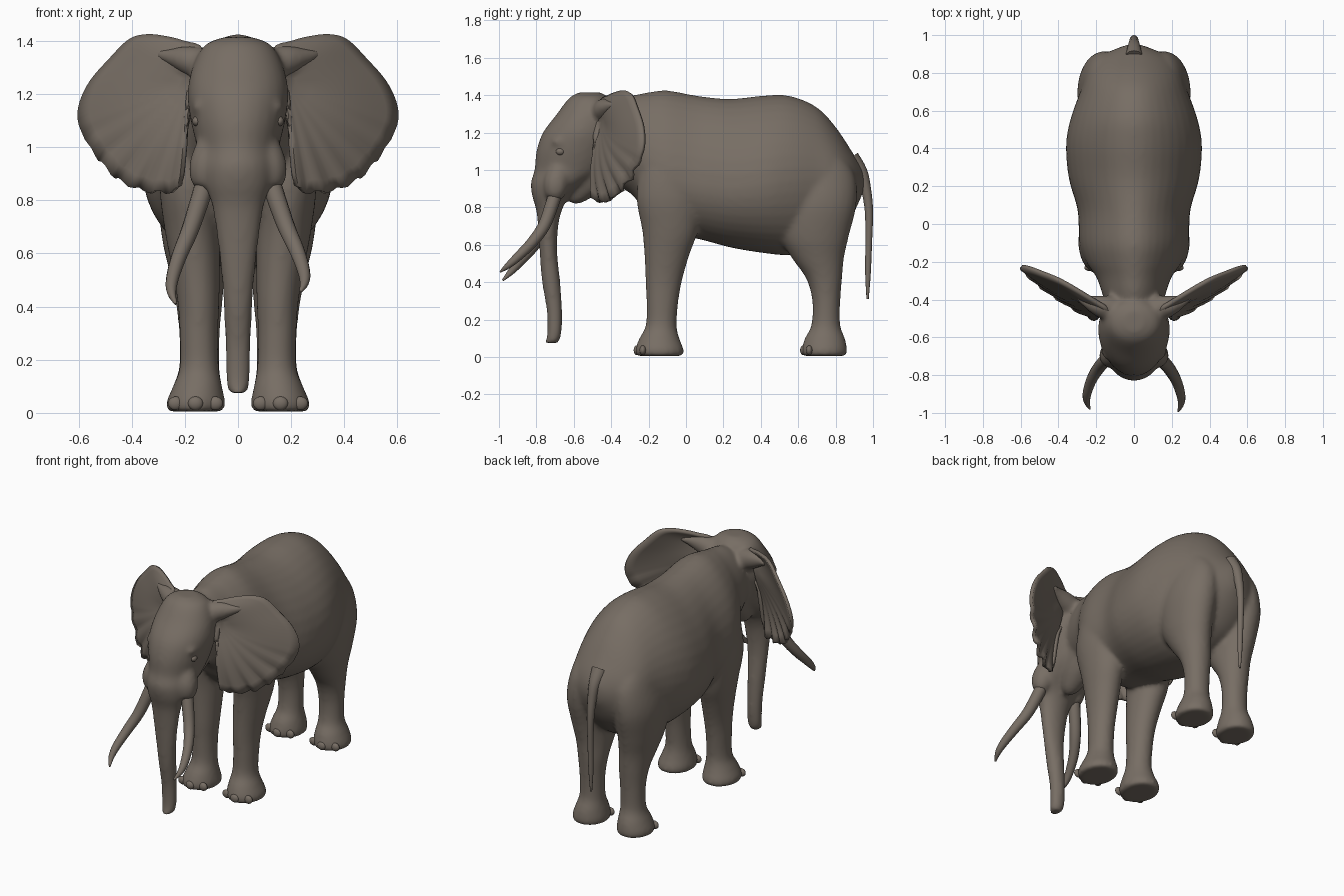
import bpy, bmesh, math
from mathutils import Vector

HIDE = bpy.data.materials.new("grey_brown_hide")
HIDE.diffuse_color = (0.185, 0.155, 0.128, 1)


def dense(rows, k=4, closed=False):
    """Catmull-Rom interpolation of rows of numbers."""
    n = len(rows)
    at = (lambda i: rows[i % n]) if closed else (lambda i: rows[max(0, min(n - 1, i))])
    out = []
    for i in range(n if closed else n - 1):
        for j in range(k):
            t = j / k
            out.append([0.5 * (2 * b + (c - a) * t + (2 * a - 5 * b + 4 * c - d) * t * t
                               + (3 * b - a - 3 * c + d) * t ** 3)
                        for a, b, c, d in zip(at(i - 1), at(i), at(i + 1), at(i + 2))])
    return out if closed else out + [list(rows[-1])]


def finish(ob):
    ob.data.materials.clear()
    ob.data.materials.append(HIDE)
    bpy.ops.object.select_all(action='DESELECT')
    ob.select_set(True)
    bpy.context.view_layer.objects.active = ob
    bpy.ops.object.shade_smooth_by_angle(angle=math.radians(50))
    return ob


def loft(name, rings):
    bm = bmesh.new()
    loops = [[bm.verts.new(p) for p in r] for r in rings]
    n = len(loops[0])
    for a, b in zip(loops, loops[1:]):
        for i in range(n):
            bm.faces.new((a[i], a[(i + 1) % n], b[(i + 1) % n], b[i]))
    bm.faces.new(loops[0])
    bm.faces.new(loops[-1])
    bmesh.ops.recalc_face_normals(bm, faces=bm.faces)
    me = bpy.data.meshes.new(name)
    bm.to_mesh(me)
    bm.free()
    ob = bpy.data.objects.new(name, me)
    bpy.context.collection.objects.link(ob)
    return finish(ob)


def angles(n):
    return [2 * math.pi * i / n for i in range(n)]


def column(name, rows, n=28):
    """Stack of level ellipses: z, front y, back y, inner x, outer x."""
    return loft(name, [[((x0 + x1) / 2 + (x1 - x0) / 2 * math.cos(a),
                         (y0 + y1) / 2 + (y1 - y0) / 2 * math.sin(a), z) for a in angles(n)]
                       for z, y0, y1, x0, x1 in dense(rows)])


def tube(name, rows, n=12):
    """Round tube along a path: x, y, z, radius."""
    d = dense(rows)
    rings = []
    for i, (x, y, z, r) in enumerate(d):
        t = (Vector(d[min(i + 1, len(d) - 1)][:3]) - Vector(d[max(i - 1, 0)][:3])).normalized()
        u = t.cross(Vector((1, 0, 0))).normalized()
        v = t.cross(u)
        rings.append([Vector((x, y, z)) + r * (math.cos(a) * u + math.sin(a) * v) for a in angles(n)])
    return loft(name, rings)


def ball(name, loc, size):
    bpy.ops.mesh.primitive_uv_sphere_add(segments=14, ring_count=8, location=loc)
    ob = bpy.context.object
    ob.name = name
    ob.scale = size
    return finish(ob)


skin = []

# Torso and neck: y, top z, bottom z, half width, height of widest point
torso = [(-0.50, 1.34, 0.98, 0.13, 1.15), (-0.38, 1.385, 0.92, 0.165, 1.13),
         (-0.28, 1.40, 0.86, 0.20, 1.08), (-0.20, 1.415, 0.74, 0.255, 1.0),
         (-0.10, 1.425, 0.66, 0.29, 0.95), (0.07, 1.395, 0.63, 0.298, 0.92),
         (0.24, 1.38, 0.585, 0.345, 0.90), (0.42, 1.398, 0.555, 0.36, 0.92),
         (0.56, 1.395, 0.545, 0.335, 0.94), (0.70, 1.335, 0.58, 0.285, 0.95),
         (0.80, 1.23, 0.64, 0.25, 0.94), (0.88, 1.11, 0.74, 0.19, 0.93),
         (0.93, 1.03, 0.84, 0.09, 0.93), (0.95, 0.99, 0.89, 0.03, 0.94)]
rings = []
for y, zt, zb, w, zw in dense(torso):
    ring = []
    for a in angles(40):
        s = math.sin(a)
        pinch = 1 - 0.16 * s * s if s > 0 else 1
        ring.append((w * math.cos(a) * pinch, y, zw + s * ((zt - zw) if s > 0 else (zw - zb))))
    rings.append(ring)
skin.append(loft("torso", rings))

# Head running down into the trunk: z, front y, back y, half width
head = [(1.415, -0.57, -0.46, 0.05), (1.385, -0.625, -0.41, 0.125), (1.30, -0.69, -0.37, 0.172),
        (1.20, -0.765, -0.35, 0.19), (1.10, -0.80, -0.37, 0.178), (1.0, -0.81, -0.42, 0.155),
        (0.93, -0.83, -0.52, 0.145), (0.86, -0.822, -0.62, 0.125), (0.78, -0.80, -0.665, 0.098),
        (0.68, -0.79, -0.685, 0.082), (0.55, -0.782, -0.688, 0.066), (0.40, -0.77, -0.672, 0.054),
        (0.25, -0.745, -0.662, 0.048), (0.13, -0.742, -0.665, 0.045), (0.075, -0.755, -0.68, 0.036)]
skin.append(column("head_and_trunk", [(z, f, b, -w, w) for z, f, b, w in head]))
skin.append(tube("lower_jaw", [(0, -0.44, 1.04, 0.12), (0, -0.53, 0.94, 0.095),
                               (0, -0.59, 0.86, 0.055), (0, -0.612, 0.825, 0.02)]))

# Legs: z, front y, back y, inner x, outer x
front_leg = [(0.005, -0.265, -0.015, 0.055, 0.265), (0.04, -0.272, -0.012, 0.048, 0.27),
             (0.10, -0.25, -0.035, 0.06, 0.245), (0.17, -0.215, -0.05, 0.072, 0.22),
             (0.30, -0.212, -0.04, 0.075, 0.22), (0.42, -0.217, -0.018, 0.07, 0.228),
             (0.55, -0.223, 0.02, 0.068, 0.25), (0.68, -0.235, 0.065, 0.07, 0.275),
             (0.85, -0.265, 0.08, 0.08, 0.295), (1.02, -0.24, 0.05, 0.10, 0.28),
             (1.15, -0.18, 0.0, 0.13, 0.24)]
hind_leg = [(0.005, 0.622, 0.858, 0.055, 0.262), (0.04, 0.618, 0.862, 0.05, 0.266),
            (0.10, 0.635, 0.85, 0.06, 0.245), (0.17, 0.67, 0.825, 0.07, 0.222),
            (0.30, 0.675, 0.825, 0.068, 0.222), (0.42, 0.642, 0.835, 0.058, 0.235),
            (0.53, 0.565, 0.845, 0.05, 0.258), (0.65, 0.50, 0.872, 0.045, 0.285),
            (0.82, 0.48, 0.912, 0.03, 0.30), (0.98, 0.50, 0.90, 0.03, 0.27),
            (1.12, 0.56, 0.80, 0.08, 0.23)]
for s in (-1, 1):
    for name, rows in (("front_leg", front_leg), ("hind_leg", hind_leg)):
        skin.append(column(name, [(z, a, b, s * i, s * o) for z, a, b, i, o in rows]))
        # Toenails round the front of each foot
        fy = rows[1][1]
        for x, dy in ((0.085, 0.03), (0.16, 0.004), (0.235, 0.035)):
            ball("toenail", (s * x, fy + dy + 0.006, 0.036), (0.029, 0.018, 0.026))
    # Tusk sockets, brows and temples
    skin.append(tube("tusk_socket", [(s * 0.08, -0.66, 1.04, 0.06), (s * 0.11, -0.69, 0.95, 0.07),
                                     (s * 0.122, -0.70, 0.89, 0.064), (s * 0.13, -0.71, 0.845, 0.04)]))
    skin.append(ball("brow", (s * 0.135, -0.66, 1.15), (0.04, 0.06, 0.035)))
    ball("eye", (s * 0.155, -0.672, 1.098), (0.018, 0.024, 0.019))

    # Tusks, one hanging slightly lower
    drop = 0.045 if s < 0 else 0
    tusk = [(0.115, -0.69, 0.90, 0.036), (0.14, -0.715, 0.82, 0.036), (0.182, -0.76, 0.70, 0.033),
            (0.222, -0.825, 0.61, 0.029), (0.247, -0.90, 0.535, 0.024),
            (0.25, -0.95, 0.49, 0.017), (0.234, -0.993, 0.455, 0.005)]
    tube("tusk", [(s * x, y + drop * 0.3 * i / 6, z - drop * i / 6, r)
                  for i, (x, y, z, r) in enumerate(tusk)])

    # Ears: fan of rings growing from the root to a ruffled rim
    rim = [(0.13, 1.36), (0.20, 1.395), (0.28, 1.415), (0.35, 1.42), (0.41, 1.40), (0.48, 1.33),
           (0.55, 1.25), (0.59, 1.17), (0.597, 1.10), (0.57, 1.03), (0.52, 0.955), (0.46, 0.89),
           (0.39, 0.85), (0.31, 0.832), (0.235, 0.838), (0.212, 0.89), (0.205, 1.0),
           (0.19, 1.10), (0.14, 1.20)]
    outline = dense(rim, 4, closed=True)
    hub = (0.18, 1.24)
    bm = bmesh.new()
    fans = []
    for k in range(1, 10):
        f = k / 9
        loop = []
        for i, (px, pz) in enumerate(outline):
            x, z = hub[0] + (px - hub[0]) * f, hub[1] + (pz - hub[1]) * f
            low = max(0, min(1, (1.1 - pz) / 0.15)) * (px > 0.22)
            y = -0.455 + 0.57 * (x - 0.2) + 0.17 * (z - 1.12) - 0.03 * math.sin(math.pi * f)
            y += 0.014 * math.sin(i * 1.3) * f ** 3 * low
            z += 0.008 * math.sin(i * 1.7) * f ** 4 * low
            loop.append(bm.verts.new((s * x, y, z)))
        fans.append(loop)
    n = len(outline)
    for a, b in zip(fans, fans[1:]):
        for i in range(n):
            bm.faces.new((a[i], a[(i + 1) % n], b[(i + 1) % n], b[i]))
    bm.faces.new(fans[0])
    bmesh.ops.recalc_face_normals(bm, faces=bm.faces)
    me = bpy.data.meshes.new("ear")
    bm.to_mesh(me)
    bm.free()
    ear = bpy.data.objects.new("ear", me)
    bpy.context.collection.objects.link(ear)
    mod = ear.modifiers.new("thickness", 'SOLIDIFY')
    mod.thickness, mod.offset = 0.02, 0
    finish(ear)
    # Fleshy ear root
    skin.append(tube("ear_root", [(s * 0.10, -0.45, 1.30, 0.07), (s * 0.18, -0.435, 1.325, 0.06),
                                  (s * 0.25, -0.41, 1.34, 0.035), (s * 0.31, -0.38, 1.35, 0.014)]))

# Tail
tube("tail", [(0, 0.88, 1.06, 0.05), (0, 0.935, 0.99, 0.035), (0, 0.962, 0.90, 0.027),
              (0, 0.978, 0.78, 0.022), (0, 0.977, 0.62, 0.018), (0, 0.973, 0.45, 0.015),
              (0, 0.971, 0.31, 0.006)])

# Fuse the overlapping skin parts into one smooth body
bpy.ops.object.select_all(action='DESELECT')
for ob in skin:
    ob.select_set(True)
body = skin[0]
bpy.context.view_layer.objects.active = body
bpy.ops.object.join()
body.name = "body"
body.modifiers.clear()
mod = body.modifiers.new("fuse", 'REMESH')
mod.mode, mod.voxel_size = 'VOXEL', 0.0125
mod = body.modifiers.new("soften", 'SMOOTH')
mod.factor, mod.iterations = 0.5, 10
for name in ("fuse", "soften"):
    bpy.ops.object.modifier_apply(modifier=name)
finish(body)
